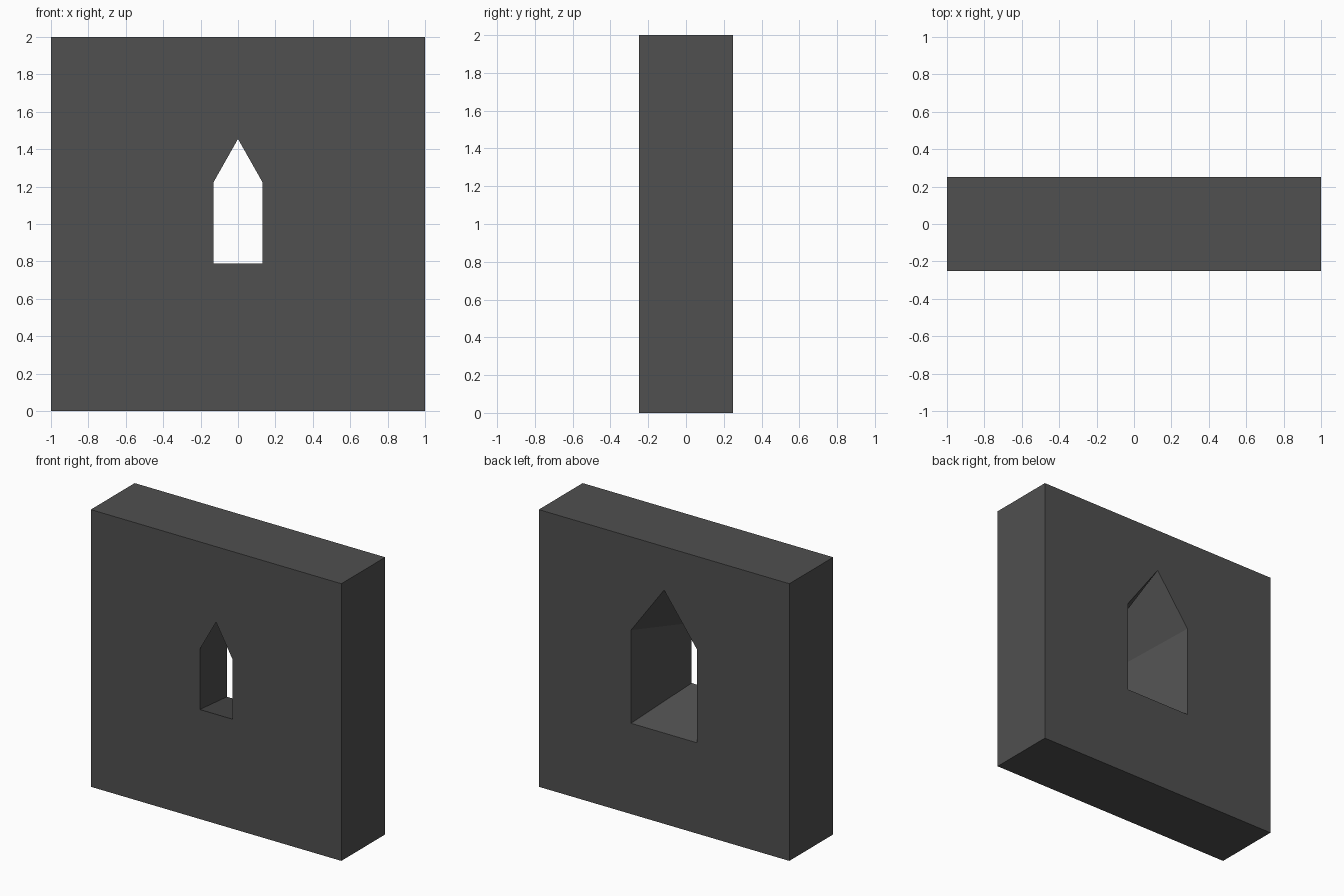
import bpy, bmesh

if "Cube" in bpy.data.objects:
    bpy.data.objects.remove(bpy.data.objects["Cube"])

# Dark stone colour
stone = bpy.data.materials.new("dark_stone")
stone.diffuse_color = (0.08, 0.08, 0.08, 1)
stone.use_nodes = True
stone.node_tree.nodes["Principled BSDF"].inputs["Base Color"].default_value = stone.diffuse_color


def block_outline(y):
    """Wall outline with an extra point above the window peak."""
    return [(-1, y, 0), (1, y, 0), (1, y, 2), (0, y, 2), (-1, y, 2)]


def window_outline(y, half, sill, spring, peak):
    """Pointed window outline, matching the wall outline point for point."""
    return [(-half, y, sill), (half, y, sill), (half, y, spring),
            (0, y, peak), (-half, y, spring)]


# Rings run around the section: front face, splayed opening, back face, outside
rings = [
    block_outline(-0.25),
    window_outline(-0.25, 0.13, 0.79, 1.225, 1.455),
    window_outline(0.25, 0.264, 0.655, 1.327, 1.687),
    block_outline(0.25),
]

bm = bmesh.new()
loops = [[bm.verts.new(p) for p in ring] for ring in rings]
for a, b in zip(loops, loops[1:] + loops[:1]):
    for i in range(5):
        j = (i + 1) % 5
        bm.faces.new((a[i], a[j], b[j], b[i]))
bmesh.ops.recalc_face_normals(bm, faces=bm.faces)

# Wall block with arrow-slit window
mesh = bpy.data.meshes.new("window_wall")
bm.to_mesh(mesh)
bm.free()
mesh.materials.append(stone)
wall = bpy.data.objects.new("window_wall", mesh)
bpy.context.collection.objects.link(wall)
